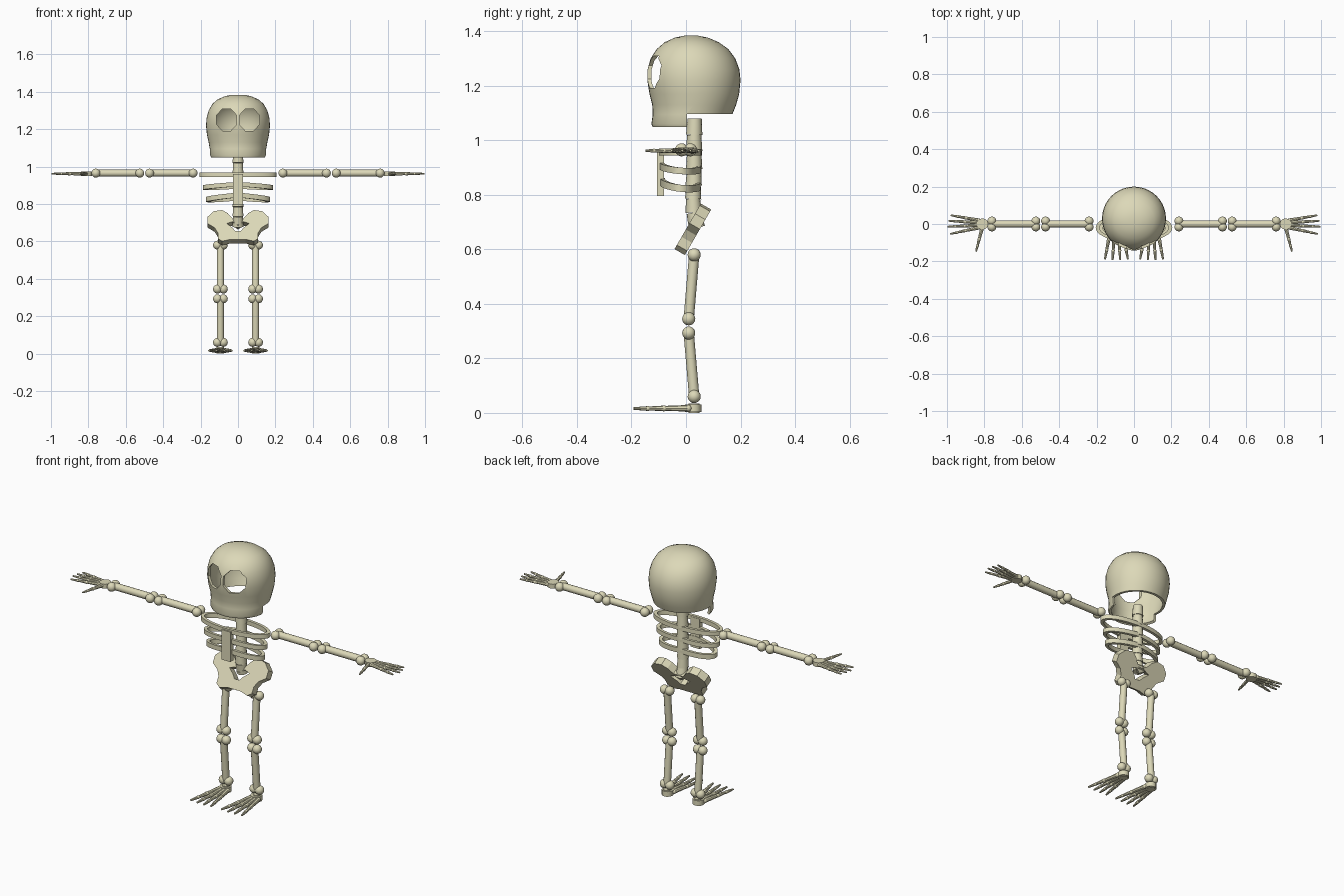
import bpy, bmesh, math
from mathutils import Vector, Matrix

if "Cube" in bpy.data.objects:
    bpy.data.objects.remove(bpy.data.objects["Cube"])

bone_mat = bpy.data.materials.new("bone beige")
bone_mat.diffuse_color = (0.72, 0.69, 0.48, 1)
bone_mat.use_nodes = True
bone_mat.node_tree.nodes["Principled BSDF"].inputs["Base Color"].default_value = bone_mat.diffuse_color


def finish(bm, name, smooth=True):
    bmesh.ops.recalc_face_normals(bm, faces=bm.faces)
    me = bpy.data.meshes.new(name)
    bm.to_mesh(me)
    bm.free()
    ob = bpy.data.objects.new(name, me)
    bpy.context.collection.objects.link(ob)
    me.materials.append(bone_mat)
    if smooth:
        bpy.ops.object.select_all(action='DESELECT')
        ob.select_set(True)
        bpy.context.view_layer.objects.active = ob
        bpy.ops.object.shade_smooth_by_angle(angle=math.radians(35))
    return ob


def rod(bm, a, b, r1, r2, n=12):
    a, b = Vector(a), Vector(b)
    d = b - a
    m = Matrix.Translation((a + b) / 2) @ d.to_track_quat('Z', 'Y').to_matrix().to_4x4()
    bmesh.ops.create_cone(bm, cap_ends=True, segments=n, radius1=r1, radius2=r2,
                          depth=d.length, matrix=m)


def ball(bm, p, r, squash=1):
    m = Matrix.Translation(p) @ Matrix.Diagonal((1, 1, squash, 1))
    bmesh.ops.create_uvsphere(bm, u_segments=14, v_segments=10, radius=r, matrix=m)


def long_bone(name, a, b, side):
    # shaft with a pair of round knobs at each end
    bm = bmesh.new()
    a, b, side = Vector(a), Vector(b), Vector(side)
    rod(bm, a, b, 0.019, 0.019)
    for p in (a, b):
        for k in (-1, 1):
            ball(bm, p + side * k * 0.016, 0.024)
    finish(bm, name)


def digit(bm, a, b, r):
    # three tapering joints
    a, b = Vector(a), Vector(b)
    cuts = (0, 0.45, 0.75, 1)
    for i in range(3):
        p, q = a.lerp(b, cuts[i]), a.lerp(b, cuts[i + 1])
        rod(bm, p, q, r * (1 - 0.15 * i), r * (0.75 - 0.17 * i), 8)
        ball(bm, p, r * (1.05 - 0.15 * i))


# limbs, hands and feet on both sides
for s, tag in ((1, "left"), (-1, "right")):
    Z = 0.965
    long_bone(tag + "_upper_arm", (s * 0.24, 0, Z), (s * 0.473, 0, Z), (0, 1, 0))
    long_bone(tag + "_forearm", (s * 0.525, 0, Z), (s * 0.76, 0, Z), (0, 1, 0))
    long_bone(tag + "_thigh", (s * 0.094, 0.03, 0.58), (s * 0.094, 0.01, 0.345), (1, 0, 0))
    long_bone(tag + "_shin", (s * 0.094, 0.01, 0.293), (s * 0.094, 0.03, 0.06), (1, 0, 0))

    bm = bmesh.new()
    rod(bm, (s * 0.81, 0, 0.95), (s * 0.81, 0, 0.974), 0.03, 0.03)
    for y0, x1, y1 in ((0.02, 0.98, 0.047), (0.007, 0.992, 0.017),
                       (-0.007, 0.997, -0.014), (-0.02, 0.983, -0.053)):
        digit(bm, (s * 0.83, y0, 0.962), (s * x1, y1, 0.962), 0.01)
    digit(bm, (s * 0.813, -0.025, 0.962), (s * 0.845, -0.148, 0.962), 0.01)
    finish(bm, tag + "_hand")

    bm = bmesh.new()
    rod(bm, (s * 0.094, 0.026, 0.003), (s * 0.094, 0.026, 0.031), 0.03, 0.03)
    rod(bm, (s * 0.094, 0.03, 0), (s * 0.094, 0.03, 0.035), 0.02, 0.02)
    for k in (-1.5, -0.5, 0.5, 1.5):
        digit(bm, (s * (0.094 + k * 0.016), 0.008, 0.017),
              (s * (0.094 + k * 0.041), -0.195 + 0.004 * abs(k), 0.016), 0.012)
    finish(bm, tag + "_foot")

# spine of stacked segments
bm = bmesh.new()
path = [(0.032, 1.08), (0.03, 1.02), (0.03, 0.96), (0.03, 0.895), (0.028, 0.835),
        (0.026, 0.785), (0.028, 0.735), (0.04, 0.68)]
for (y0, z0), (y1, z1) in zip(path, path[1:]):
    rod(bm, (0, y0, z0), (0, y1, z1), 0.026, 0.03, 14)
finish(bm, "spine")

# rib hoops
N = 40
for i, (rx, ry, z, h, drop) in enumerate(((0.205, 0.078, 0.957, 0.012, 0.0),
                                          (0.187, 0.076, 0.9, 0.012, 0.012),
                                          (0.172, 0.074, 0.84, 0.013, 0.016))):
    bm = bmesh.new()
    rings = []
    for k in range(N):
        t = 2 * math.pi * k / N
        c, sn = math.cos(t), math.sin(t)
        zz = z - drop * abs(c) - drop * 0.5 * sn
        rings.append([bm.verts.new(((rx - d) * c, -0.02 + (ry - d * 0.8) * sn, zz + e))
                      for d, e in ((0, -h), (0, h), (0.02, h), (0.02, -h))])
    for k in range(N):
        a, b = rings[k], rings[(k + 1) % N]
        for j in range(4):
            bm.faces.new((a[j], b[j], b[(j + 1) % 4], a[(j + 1) % 4]))
    finish(bm, "rib_hoop_%d" % (i + 1))

# breastbone
bm = bmesh.new()
bmesh.ops.create_cube(bm, size=1, matrix=Matrix.Translation((0, -0.093, 0.878))
                      @ Matrix.Diagonal((0.055, 0.026, 0.165, 1)))
finish(bm, "breastbone", False)

# pelvis: tilted slab with a chevron hole
outer = [(0, 0.712), (0.03, 0.712), (0.055, 0.74), (0.085, 0.757), (0.13, 0.75), (0.163, 0.72),
         (0.163, 0.685), (0.125, 0.662), (0.108, 0.635), (0.108, 0.605), (0.085, 0.59),
         (0.04, 0.6), (0, 0.6)]
hole = [(0, 0.675), (0.03, 0.695), (0.06, 0.685), (0.03, 0.662), (0.015, 0.645), (0, 0.645)]
cu = bpy.data.curves.new("pelvis_outline", 'CURVE')
cu.dimensions = '2D'
cu.fill_mode = 'BOTH'
cu.extrude = 0.022
for half in (outer, hole):
    pts = half + [(-x, z) for x, z in half[-2:0:-1]]
    sp = cu.splines.new('POLY')
    sp.points.add(len(pts) - 1)
    for p, (x, z) in zip(sp.points, pts):
        p.co = (x, (z - 0.675) / 0.866, 0, 1)
    sp.use_cyclic_u = True
tmp = bpy.data.objects.new("pelvis_outline", cu)
bpy.context.collection.objects.link(tmp)
bpy.context.view_layer.update()
me = bpy.data.meshes.new_from_object(tmp.evaluated_get(bpy.context.evaluated_depsgraph_get()))
bpy.data.objects.remove(tmp)
bm = bmesh.new()
bm.from_mesh(me)
bmesh.ops.remove_doubles(bm, verts=bm.verts, dist=1e-5)
bm.transform(Matrix.Translation((0, 0.026, 0.675)) @ Matrix.Rotation(math.radians(60), 4, 'X'))
for f in bm.faces:
    f.smooth = False
    f.material_index = 0
finish(bm, "pelvis", False)

# skull shell: z, half width, front y, back y
prof = [(1.048, 0.143, -0.122, 0.150), (1.06, 0.15, -0.127, 0.158), (1.095, 0.151, -0.122, 0.17),
        (1.13, 0.157, -0.124, 0.184), (1.17, 0.166, -0.134, 0.195), (1.22, 0.171, -0.142, 0.2),
        (1.26, 0.168, -0.141, 0.196), (1.30, 0.157, -0.13, 0.181), (1.335, 0.137, -0.107, 0.155),
        (1.36, 0.108, -0.078, 0.12), (1.377, 0.068, -0.04, 0.08), (1.384, 0.03, -0.005, 0.045)]
bm = bmesh.new()
M = 40
rings = []
for z, hx, yf, yb in prof:
    rings.append([bm.verts.new((hx * math.cos(2 * math.pi * k / M),
                                (yf + yb) / 2 + (yb - yf) / 2 * math.sin(2 * math.pi * k / M), z))
                  for k in range(M)])
for a, b in zip(rings, rings[1:]):
    for k in range(M):
        bm.faces.new((a[k], a[(k + 1) % M], b[(k + 1) % M], b[k]))
bm.faces.new(rings[-1])
skull = finish(bm, "skull", False)
sol = skull.modifiers.new("shell", 'SOLIDIFY')
sol.thickness = 0.014
sol.offset = -1

# cutters: eight-sided eye sockets and the opening behind the jaw
cutters = []
for s in (-1, 1):
    bm = bmesh.new()
    m = (Matrix.Translation((s * 0.061, -0.12, 1.25)) @ Matrix.Diagonal((1, 1, 1.1, 1))
         @ Matrix.Rotation(math.radians(90), 4, 'X') @ Matrix.Rotation(math.radians(22.5), 4, 'Z'))
    bmesh.ops.create_cone(bm, cap_ends=True, segments=8, radius1=0.058, radius2=0.058,
                          depth=0.2, matrix=m)
    cutters.append(finish(bm, "eye_cutter", False))
bm = bmesh.new()
bmesh.ops.create_cube(bm, size=1, matrix=Matrix.Translation((0, 0.203, 1.046))
                      @ Matrix.Diagonal((0.6, 0.4, 0.1, 1)))
cutters.append(finish(bm, "jaw_cutter", False))
for c in cutters:
    md = skull.modifiers.new("cut", 'BOOLEAN')
    md.operation = 'DIFFERENCE'
    md.solver = 'EXACT'
    md.object = c
bpy.context.view_layer.update()
me = bpy.data.meshes.new_from_object(
    skull.evaluated_get(bpy.context.evaluated_depsgraph_get()))
skull.modifiers.clear()
skull.data = me
for c in cutters:
    bpy.data.objects.remove(c)
bpy.ops.object.select_all(action='DESELECT')
skull.select_set(True)
bpy.context.view_layer.objects.active = skull
bpy.ops.object.shade_smooth_by_angle(angle=math.radians(35))
